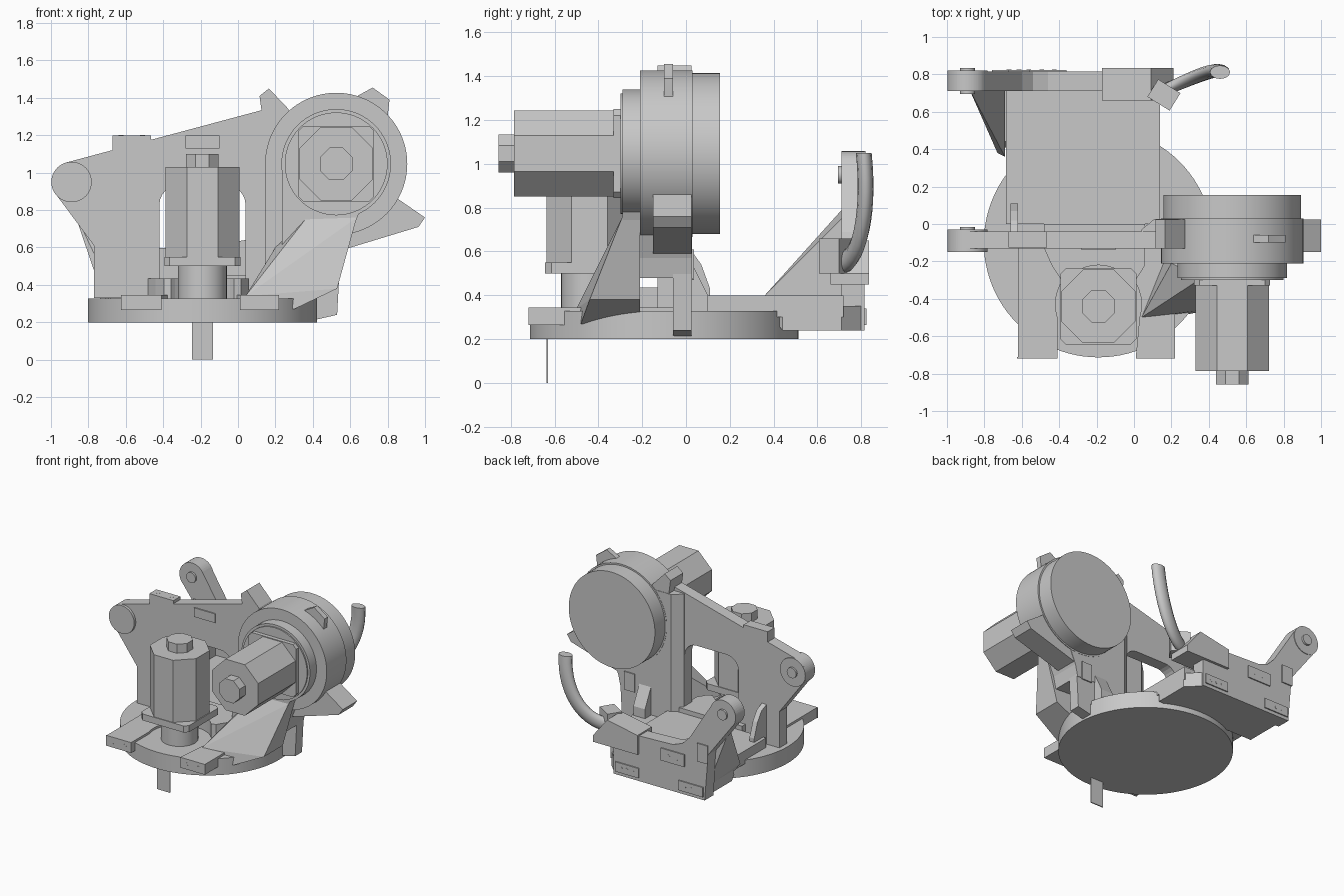
import bpy, bmesh, math
from mathutils import Matrix, Vector

if "Cube" in bpy.data.objects:
    bpy.data.objects.remove(bpy.data.objects["Cube"], do_unlink=True)

grey = bpy.data.materials.new("plain grey")
grey.use_nodes = True
grey.diffuse_color = (0.58, 0.58, 0.58, 1)
grey.node_tree.nodes["Principled BSDF"].inputs["Base Color"].default_value = grey.diffuse_color


def finish(name, bm, smooth=False):
    bmesh.ops.recalc_face_normals(bm, faces=bm.faces)
    mesh = bpy.data.meshes.new(name)
    bm.to_mesh(mesh)
    bm.free()
    mesh.materials.append(grey)
    ob = bpy.data.objects.new(name, mesh)
    bpy.context.collection.objects.link(ob)
    if smooth:
        bpy.ops.object.select_all(action='DESELECT')
        ob.select_set(True)
        bpy.context.view_layer.objects.active = ob
        bpy.ops.object.shade_smooth_by_angle(angle=math.radians(50))
    return ob


def loft(name, rings, smooth=False):
    """Skin a list of point rings and cap both ends."""
    bm = bmesh.new()
    loops = [[bm.verts.new(p) for p in ring] for ring in rings]
    bm.faces.new(loops[0])
    bm.faces.new(loops[-1])
    n = len(loops[0])
    for low, high in zip(loops, loops[1:]):
        for i in range(n):
            j = (i + 1) % n
            bm.faces.new((low[i], low[j], high[j], high[i]))
    return finish(name, bm, smooth)


def prism(name, axis, pts, lo, hi, smooth=False):
    """Extrude a flat outline along one axis."""
    place = {'x': lambda u, v, w: (w, u, v),
             'y': lambda u, v, w: (u, w, v),
             'z': lambda u, v, w: (u, v, w)}[axis]
    return loft(name, [[place(u, v, w) for u, v in pts] for w in (lo, hi)], smooth)


def arc(cu, cv, r, a, b, n):
    """Points on an arc, from angle a to angle b in degrees."""
    steps = [math.radians(a + (b - a) * i / n) for i in range(n + 1)]
    return [(cu + r * math.cos(t), cv + r * math.sin(t)) for t in steps]


def cylinder(name, axis, cu, cv, r, lo, hi, n=64):
    return prism(name, axis, arc(cu, cv, r, 0, 360, n)[:-1], lo, hi, True)


def octagon(cu, cv, flat, corner):
    signs = [(1, 1), (-1, 1), (-1, -1), (1, -1)]
    pts = []
    for i, (a, b) in enumerate(signs):
        pair = [(cu + a * flat, cv + b * corner), (cu + a * corner, cv + b * flat)]
        pts += pair if i % 2 == 0 else pair[::-1]
    return pts


def box(name, x, y, z):
    return prism(name, 'z', [(x[0], y[0]), (x[1], y[0]), (x[1], y[1]), (x[0], y[1])], *z)


def hull(name, pts):
    bm = bmesh.new()
    for p in pts:
        bm.verts.new(p)
    bmesh.ops.convex_hull(bm, input=bm.verts)
    return finish(name, bm)


def pad(name, x, z, face, out, holes):
    """Thin mounting pad with nearly flush screw heads."""
    box(name, x, sorted((face, face + out)), z)
    tip = sorted((face, face + out * 1.1))
    for i in range(holes):
        u = x[0] + (x[1] - x[0]) * (i + 1) / (holes + 1)
        cylinder(name + "_screw", 'y', u, sum(z) / 2, 0.013, *tip, n=16)


# Base disc, deck and front prongs
cylinder("base_disc", 'z', -0.19, -0.1, 0.613, 0.2, 0.328, 96)
box("rear_deck", (-0.685, 0.14), (0, 0.72), (0.3, 0.4))
hull("rear_deck_lower", [(x, y, z) for x, y, z in
                         [(-0.7, 0.41, 0.28), (0.1, 0.41, 0.28), (-0.7, 0.44, 0.35), (0.14, 0.44, 0.35),
                          (-0.7, 0.44, 0.24), (0.14, 0.44, 0.24)]
                         + [(a, b, c) for a, b in ((0.14, 0.71), (0.05, 0.8), (-0.7, 0.8))
                            for c in (0.24, 0.35)]])
prism("front_deck", 'z',
      [(-0.62, 0), (-0.62, -0.71), (-0.41, -0.71)]
      + arc(-0.19, -0.43, 0.23, 197, -17, 24)
      + [(0.01, -0.71), (0.22, -0.71), (0.22, 0)], 0.265, 0.345)
prism("deck_step", 'z', [(-0.48, 0), (-0.48, -0.13), (-0.44, -0.22), (-0.395, -0.29)]
      + arc(-0.19, -0.44, 0.22, 140, 40, 12)
      + [(0.015, -0.29), (0.06, -0.22), (0.06, 0)], 0.3, 0.435)
for x in ((-0.625, -0.41), (0.01, 0.22)):
    pad("front_pad", x, (0.265, 0.345), -0.71, -0.009, 3)
box("bottom_tab", (-0.245, -0.135), (-0.638, -0.63), (0, 0.26))

# Main upright plate with arched opening and arm end
prism("front_plate", 'y',
      [(-0.77, 0.33), (-0.77, 0.61), (-0.985, 0.9)]
      + arc(-0.89, 0.95, 0.108, 207, 106, 16)
      + [(0.13, 1.335), (0.4, 1.3), (0.4, 0.75), (0.145, 0.7), (0.145, 0.33),
         (0.04, 0.33)]
      + arc(-0.06, 0.83, 0.1, 0, 90, 6) + arc(-0.32, 0.83, 0.1, 90, 180, 6)
      + [(-0.42, 0.33)], -0.13, -0.04)
prism("plate_thickening", 'z', [(0.04, -0.05), (0.04, -0.03), (0.11, 0.028), (0.3, 0.028), (0.3, -0.05)],
      0.33, 1.305)
cylinder("front_arm_end", 'y', -0.89, 0.95, 0.108, -0.15, -0.03, 48)
cylinder("front_arm_pin", 'y', -0.89, 0.95, 0.04, -0.04, -0.015, 24)
box("top_pad", (-0.67, -0.465), (-0.125, -0.04), (1.08, 1.2))
for x in (-0.625, -0.51):
    cylinder("top_pad_screw", 'z', x, -0.08, 0.013, 1.19, 1.201, 16)
pad("plate_pad", (-0.28, -0.1), (1.13, 1.2), -0.13, -0.009, 0)
prism("plate_brace", 'x', [(-0.05, 0.33), (0.11, 0.33), (0.11, 0.43), (0.07, 0.54),
                           (0.02, 0.61), (-0.05, 0.64)], -0.66, -0.62)

# Rear plate with arm end, gusset and pads
prism("rear_plate", 'y',
      [(-0.73, 0.24), (-0.76, 0.6), (-0.985, 0.9)]
      + arc(-0.89, 0.95, 0.108, 207, 35, 20)
      + [(-0.6, 0.69), (-0.54, 0.63), (-0.46, 0.6), (0.05, 0.58), (0.05, 0.24)],
      0.71, 0.815)
cylinder("rear_arm_end", 'y', -0.89, 0.95, 0.108, 0.71, 0.82, 48)
cylinder("rear_arm_pin", 'y', -0.89, 0.95, 0.04, 0.695, 0.835, 24)
hull("rear_gusset", [(-0.88, 0.72, 0.8), (-0.69, 0.72, 0.76), (-0.69, 0.36, 0.4),
                     (-0.73, 0.38, 0.36), (-0.69, 0.72, 0.3), (-0.73, 0.72, 0.5),
                     (-0.69, 0.38, 0.3)])
for x in ((-0.72, -0.51), (-0.17, 0.03)):
    pad("rear_pad", x, (0.265, 0.34), 0.815, 0.009, 3)
pad("rear_wide_pad", (-0.56, -0.36), (0.455, 0.55), 0.815, 0.009, 2)
pad("rear_tall_pad", (-0.76, -0.67), (0.53, 0.67), 0.815, 0.009, 0)

# Clamp block and its flattened, curved hook
prism("hook_base", 'y', [(-0.17, 0.45), (0.21, 0.45), (0.21, 0.5), (0.09, 0.65), (-0.17, 0.6)],
      0.66, 0.835)
clamp = box("hook_clamp", (-0.07, 0.07), (-0.055, 0.055), (-0.08, 0.08))
clamp.matrix_world = Matrix.Translation((0.16, 0.69, 0.58)) @ Matrix.Rotation(math.radians(-32), 4, 'Z')
hook_rings = []
for i in range(15):
    t = math.radians(90 * i / 14)
    centre = Vector((0.15 + 0.31 * math.sin(t), 0.71 + 0.11 * math.sin(1.25 * t),
                     1.05 - 0.5 * math.cos(t)))
    side = Vector((-0.5 * math.sin(t), 0, 0.31 * math.cos(t))).normalized()
    hook_rings.append([centre + side * u * 0.054 + Vector((0, v * 0.036, 0))
                       for u, v in arc(0, 0, 1, 0, 330, 11)])
loft("hook", hook_rings, True)

# Drum support column and legs
slope = [(0.65, 0.79), (0.56, 0.57), (0.54, 0.48)]
prism("column", 'y', [(0.145, 0.5), (0.145, 1.05), (0.8, 1.05)] + slope, -0.21, 0.028)
prism("column_front", 'y', [(0.235, 0.6), (0.235, 1.05), (0.8, 1.05), (0.65, 0.79), (0.57, 0.6)],
      -0.29, -0.21)
hull("front_leg", [(0.36, -0.29, 0.75), (0.635, -0.29, 0.76), (0.04, -0.5, 0.34),
                   (0.14, -0.48, 0.27), (0.3, -0.48, 0.27), (0.53, -0.44, 0.38),
                   (0.145, -0.21, 0.27), (0.3, -0.21, 0.27), (0.53, -0.21, 0.38),
                   (0.635, -0.21, 0.76), (0.2, -0.21, 0.6)])
prism("back_leg", 'y', [(0.145, 0.3), (0.145, 0.52), (0.545, 0.52), (0.53, 0.24),
                        (0.42, 0.215), (0.42, 0.3)], -0.06, 0.024)
prism("column_foot", 'x', [(0, 0.32), (0.1, 0.32), (0.1, 0.4), (0.02, 0.56), (0, 0.56)], 0.28, 0.38)
pad("column_pad", (0.415, 0.505), (0.47, 0.61), 0.028, 0.009, 0)

# Drum with lugs
cx, cz = 0.525, 1.047
cylinder("drum", 'y', cx, cz, 0.38, -0.21, 0.03, 96)
cylinder("drum_cover", 'y', cx, cz, 0.368, 0.03, 0.155, 96)
cylinder("drum_boss", 'y', cx, cz, 0.293, -0.29, -0.2, 72)
cylinder("drum_collar", 'y', cx, cz, 0.275, -0.3, -0.28, 72)
prism("left_lug", 'y', [(0.13, 1.3), (0.115, 1.41), (0.165, 1.45), (0.27, 1.34), (0.3, 1.25)], -0.13, 0.025)
prism("top_lug", 'y', [(0.62, 1.4), (0.72, 1.455), (0.81, 1.39), (0.8, 1.3), (0.65, 1.3)], -0.1, -0.06)
prism("right_lug", 'y', [(0.84, 0.87), (1.0, 0.76), (0.965, 0.71), (0.57, 0.59), (0.5, 0.7)], -0.15, 0.025)

# Motors: (axis, centre, flange range, body range, nut range)
for name, axis, u, v, flange, body, nut in (
        ("upright_motor", 'z', -0.19, -0.44, (0.5, 0.55), (0.55, 1.03), (1.03, 1.1)),
        ("drum_motor", 'y', cx, cz, (-0.33, -0.29), (-0.785, -0.32), (-0.857, -0.785))):
    prism(name + "_flange", axis, octagon(u, v, 0.203, 0.175), *flange)
    prism(name + "_body", axis, octagon(u, v, 0.197, 0.082), *body)
    prism(name + "_nut", axis, octagon(u, v, 0.087, 0.036), *nut)
cylinder("upright_motor_stem", 'z', -0.19, -0.44, 0.13, 0.3, 0.5, 48)
